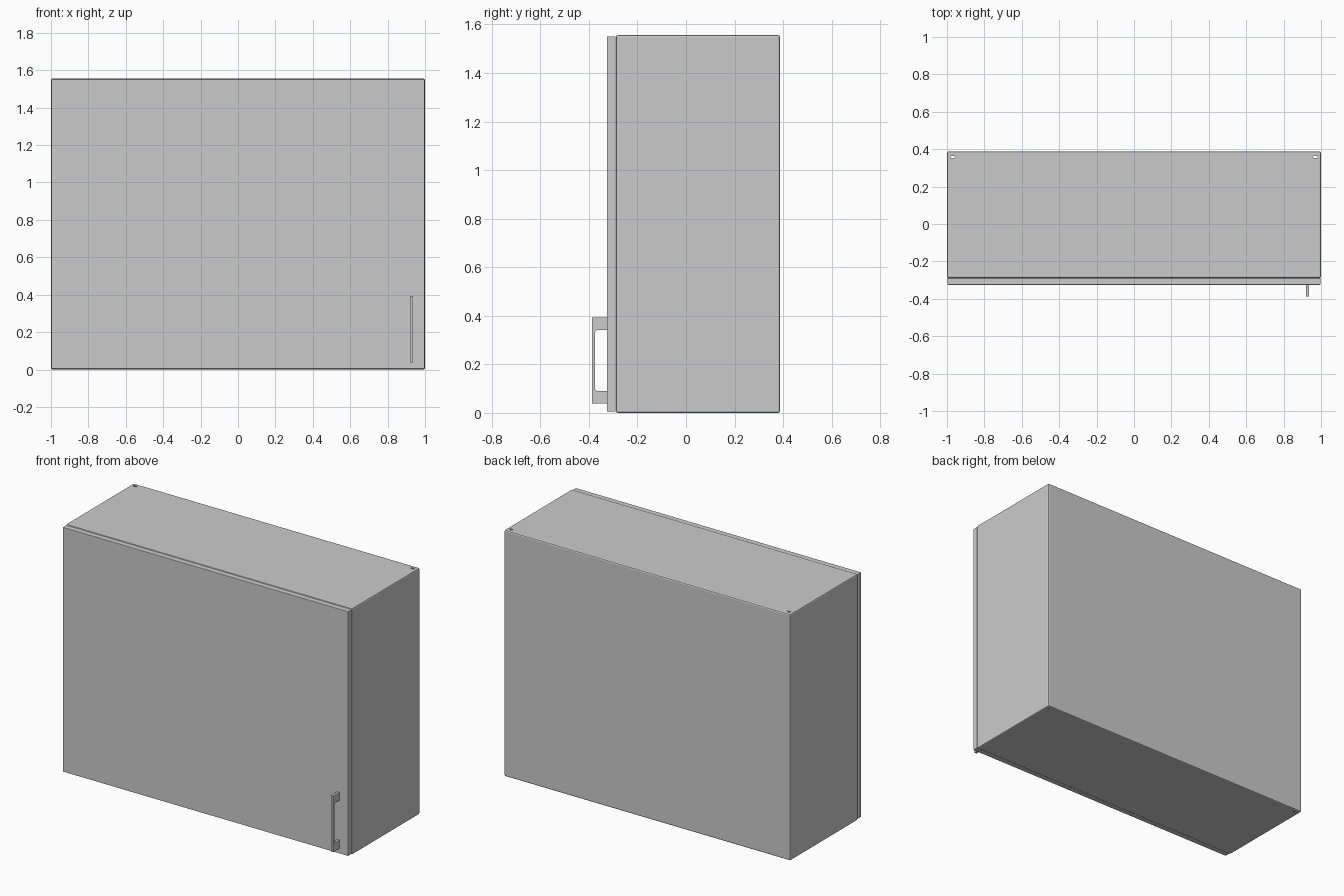
import bpy, bmesh, math
from mathutils import Vector

if "Cube" in bpy.data.objects:
    bpy.data.objects.remove(bpy.data.objects["Cube"])


def make_object(name, bm):
    mesh = bpy.data.meshes.new(name)
    bmesh.ops.recalc_face_normals(bm, faces=bm.faces)
    bm.to_mesh(mesh)
    bm.free()
    obj = bpy.data.objects.new(name, mesh)
    bpy.context.collection.objects.link(obj)
    return obj


def box_bm(lo, hi, bevel=0.0):
    lo, hi = Vector(lo), Vector(hi)
    bm = bmesh.new()
    bmesh.ops.create_cube(bm, size=1)
    bmesh.ops.scale(bm, vec=hi - lo, verts=bm.verts)
    bmesh.ops.translate(bm, vec=(lo + hi) / 2, verts=bm.verts)
    if bevel:
        bmesh.ops.bevel(bm, geom=bm.edges[:], offset=bevel, segments=2,
                        profile=0.5, affect='EDGES')
    return bm


def prism_x(name, loops, x0, x1):
    """Extrude a ring between an outer and inner (y, z) outline along x."""
    bm = bmesh.new()
    verts = [bm.verts.new((x0, y, z)) for y, z in loops]
    face = bm.faces.new(verts)
    out = bmesh.ops.extrude_face_region(bm, geom=[face])
    bmesh.ops.translate(bm, vec=(x1 - x0, 0, 0),
                        verts=[v for v in out['geom'] if isinstance(v, bmesh.types.BMVert)])
    return make_object(name, bm)


def arc(cy, cz, r, a0, a1, n=4):
    return [(cy + r * math.cos(math.radians(a0 + (a1 - a0) * i / n)),
             cz + r * math.sin(math.radians(a0 + (a1 - a0) * i / n))) for i in range(n + 1)]


# Cabinet shell: folded sheet box with a front flange around the opening
bm = box_bm((-1, -0.288, 0), (1, 0.387, 1.556), 0.008)
front = min(bm.faces, key=lambda f: f.calc_center_median().y)
bmesh.ops.inset_region(bm, faces=[front], thickness=0.04)
bmesh.ops.delete(bm, geom=[front], context='FACES')
shell = make_object("cabinet_shell", bm)
solid = shell.modifiers.new("sheet_thickness", 'SOLIDIFY')
solid.thickness = 0.007
solid.offset = -1

# Mounting slots near the rear corners, through top and bottom
for side, label in ((-1, "left"), (1, "right")):
    bm = bmesh.new()
    bmesh.ops.create_cone(bm, cap_ends=True, segments=16, radius1=0.006,
                          radius2=0.006, depth=2)
    for v in bm.verts:
        v.co.x += 0.006 * (1 if v.co.x > 0 else -1) + side * 0.97
        v.co.y += 0.358
        v.co.z += 0.78
    cutter = make_object("slot_cutter_" + label, bm)
    cutter.hide_render = True
    cutter.hide_viewport = True
    cut = shell.modifiers.new("slot_" + label, 'BOOLEAN')
    cut.operation = 'DIFFERENCE'
    cut.solver = 'EXACT'
    cut.object = cutter

# Door panel, slightly smaller than the body
make_object("door", box_bm((-0.997, -0.325, 0.006), (0.997, -0.2895, 1.55), 0.002))

# Pull handle: C-shaped profile with rounded inner corners
yf, yi, yd = -0.387, -0.375, -0.324
zb, zt, ib, it, r = 0.038, 0.392, 0.09, 0.342, 0.012
profile = [(yd, zb), (yd, ib)]
profile += arc(yi + r, ib + r, r, 270, 180)
profile += arc(yi + r, it - r, r, 180, 90)
profile += [(yd, it), (yd, zt), (yf, zt), (yf, zb)]
prism_x("door_handle", profile, 0.92, 0.936)
